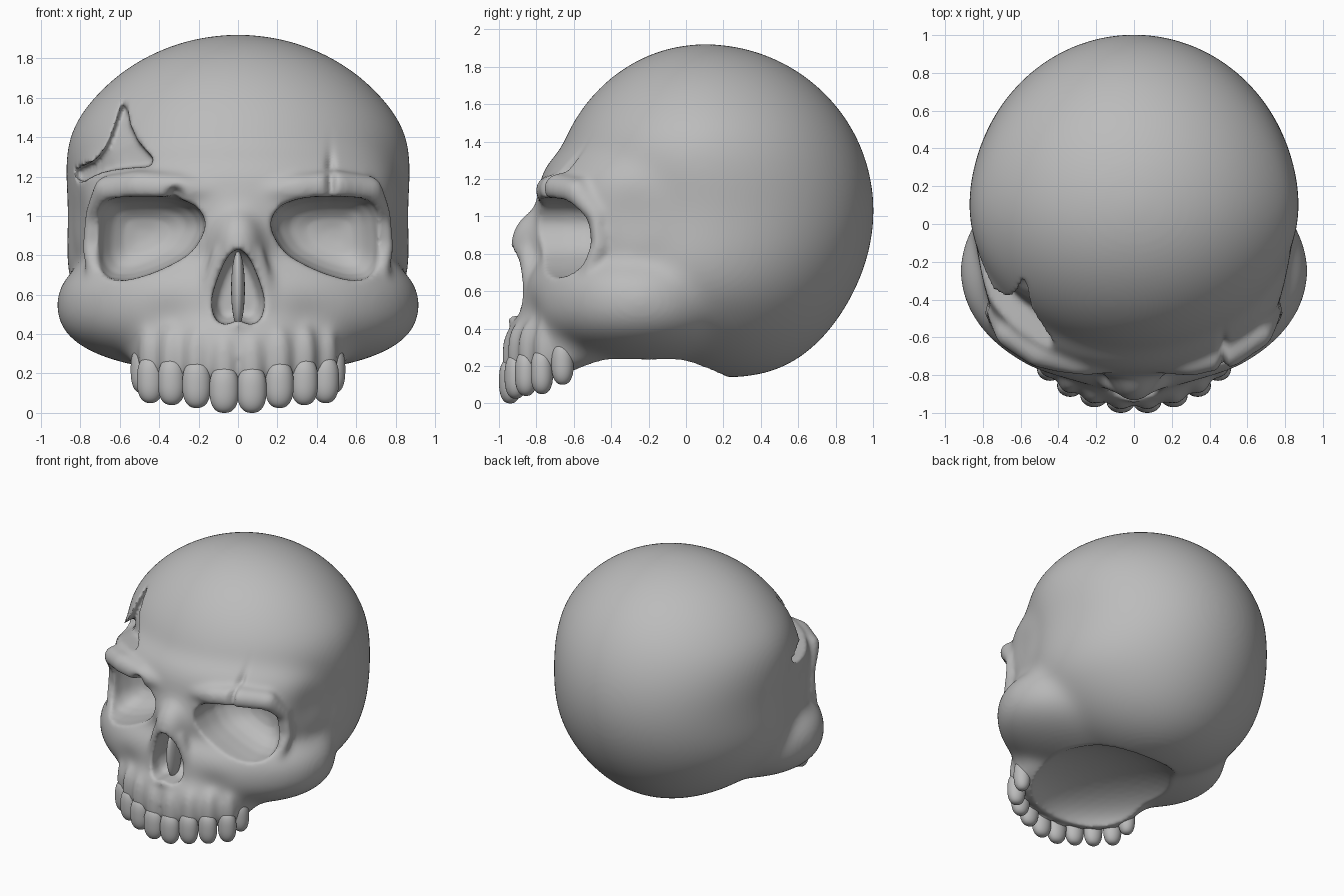
import bpy, bmesh, math
from mathutils import Vector

old = bpy.data.objects.get("Cube")
if old:
    bpy.data.objects.remove(old)

bone = bpy.data.materials.new("bone grey")
bone.use_nodes = True
bone.diffuse_color = (0.5, 0.5, 0.5, 1)
bone.node_tree.nodes["Principled BSDF"].inputs["Base Color"].default_value = (0.5, 0.5, 0.5, 1)


def new_object(name, bm):
    mesh = bpy.data.meshes.new(name)
    bmesh.ops.recalc_face_normals(bm, faces=bm.faces)
    bm.to_mesh(mesh)
    bm.free()
    ob = bpy.data.objects.new(name, mesh)
    bpy.context.collection.objects.link(ob)
    return ob


def finish(ob):
    ob.data.materials.clear()
    ob.data.materials.append(bone)
    ob.data.shade_smooth()


def modifier(ob, kind, **settings):
    m = ob.modifiers.new(kind.title(), kind)
    for key, value in settings.items():
        setattr(m, key, value)


def bake(ob):
    graph = bpy.context.evaluated_depsgraph_get()
    mesh = bpy.data.meshes.new_from_object(ob.evaluated_get(graph))
    ob.modifiers.clear()
    ob.data = mesh


def blob(bm, center, radii, power=2.0, detail=4):
    """Ellipsoid whose top and bottom get squarer as power rises."""
    made = bmesh.ops.create_icosphere(bm, subdivisions=detail, radius=1)
    for v in made["verts"]:
        n = v.co.normalized()
        ring = math.hypot(n.x, n.y)
        n /= (ring ** power + abs(n.z) ** power) ** (1 / power)
        v.co = Vector(c + r * k for c, r, k in zip(center, radii, n))
    return made["verts"]


def tube(bm, path, side):
    """Chain of overlapping balls through (x, y, z, radius) points."""
    for a, b in zip(path, path[1:]):
        for i in range(8):
            p = [u + (w - u) * i / 7 for u, w in zip(a, b)]
            blob(bm, (p[0] * side, p[1], p[2]), [p[3]] * 3, detail=2)


def rounded(points, times):
    """Corner cutting on a closed outline."""
    for _ in range(times):
        cut = []
        for i, a in enumerate(points):
            b = points[(i + 1) % len(points)]
            for t in (0.22, 0.78):
                cut.append((a[0] + (b[0] - a[0]) * t, a[1] + (b[1] - a[1]) * t))
        points = cut
    return points


def pit(bm, outline, rings):
    """Closed loft of an x-z outline through (depth function, scale) rings."""
    cx = sum(p[0] for p in outline) / len(outline)
    cz = sum(p[1] for p in outline) / len(outline)
    loops = []
    for depth, s in rings:
        flat = [(cx + (x - cx) * s, cz + (z - cz) * s) for x, z in outline]
        loops.append([bm.verts.new((x, depth(x, z), z)) for x, z in flat])
    n = len(outline)
    for a, b in zip(loops, loops[1:]):
        for i in range(n):
            bm.faces.new((a[i], a[(i + 1) % n], b[(i + 1) % n], b[i]))
    bm.faces.new(loops[0])
    bm.faces.new(loops[-1])


def level(y):
    return lambda x, z: y


def widen(z):
    t = min(abs(z - 1.02) / 0.5, 1)
    return 0.1 * t * t * (3 - 2 * t)


def below_cranium(depth):
    def f(x, z):
        u, w = x / (0.86 * (1 + widen(z))), (z - 1.03) / 0.89
        return 0.1 - 0.82 * math.sqrt(max(1 - u * u - w * w, 0)) + depth
    return f


# Cranium: receding forehead, wide sides, base set towards the back
bm = bmesh.new()
for v in blob(bm, (0, 0.1, 1.03), (0.866, 0.906, 0.893), detail=5):
    v.co.x *= 1 + widen(v.co.z) * (1 - 0.7 * max(0, (v.co.y - 0.1) / 0.9))
    if v.co.y < 0.1:
        v.co.y = 0.1 + (v.co.y - 0.1) * 0.915
    v.co.y += 0.13 * max(0, (1.03 - v.co.z) / 0.89) ** 4

# Cheeks, mid face with square forehead corners, sloping upper jaw, nose bridge
blob(bm, (0, -0.25, 0.55), (0.925, 0.63, 0.35), 2.4, 5)
blob(bm, (0, -0.18, 1.0), (0.865, 0.62, 0.44), 3, 5)
for v in blob(bm, (0, -0.55, 0.31), (0.56, 0.41, 0.23), 3.2):
    v.co.z += 0.3 * max(0, v.co.y + 0.75)
blob(bm, (0, -0.8, 0.84), (0.13, 0.15, 0.2))
skull = new_object("skull", bm)
modifier(skull, "REMESH", mode='VOXEL', voxel_size=0.02)
modifier(skull, "SMOOTH", factor=0.5, iterations=60)
bake(skull)

# Brow ridge and eye rim, nose rim, tooth roots
orbit = [(0.1, -0.72, 1.12, 0.07), (0.3, -0.73, 1.14, 0.08), (0.5, -0.68, 1.15, 0.085),
         (0.66, -0.58, 1.13, 0.08), (0.75, -0.47, 1.0, 0.05), (0.765, -0.46, 0.85, 0.045),
         (0.72, -0.53, 0.69, 0.045), (0.6, -0.62, 0.63, 0.045), (0.4, -0.71, 0.66, 0.04)]
nose_rim = [(0.09, -0.85, 0.8, 0.05), (0.155, -0.83, 0.6, 0.045),
            (0.13, -0.85, 0.46, 0.045), (0, -0.91, 0.45, 0.045)]
teeth = [("front", 0.07, -0.94, 0.0, 0.075), ("second", 0.21, -0.91, 0.025, 0.073),
         ("third", 0.337, -0.855, 0.04, 0.07), ("fourth", 0.445, -0.77, 0.05, 0.068),
         ("rear", 0.485, -0.66, 0.1, 0.06)]
bm = bmesh.new()
bm.from_mesh(skull.data)
for side in (1, -1):
    tube(bm, orbit, side)
    tube(bm, nose_rim, side)
    for _, x, y, low, r in teeth:
        blob(bm, (x * side, y + 0.02, low + 0.25), (r * 0.9, 0.065, 0.16), 2.3, 3)
bm.to_mesh(skull.data)
bm.free()

# Hollows: eye sockets, nose opening, open underside, broken forehead
eye = [(0.155, 0.95), (0.2, 1.05), (0.33, 1.095), (0.5, 1.1), (0.67, 1.09), (0.725, 1.02),
       (0.735, 0.9), (0.725, 0.76), (0.67, 0.68), (0.56, 0.67), (0.4, 0.72), (0.23, 0.81)]
nose = [(0, 0.85), (0.06, 0.8), (0.115, 0.67), (0.145, 0.56), (0.12, 0.46), (0.06, 0.44)]
nose += [(0, 0.47)] + [(-x, z) for x, z in nose[:0:-1]]
gash = [(-0.57, 1.66), (-0.53, 1.42), (-0.38, 1.25), (-0.6, 1.235), (-0.72, 1.21),
        (-0.85, 1.15), (-0.85, 1.23), (-0.73, 1.28), (-0.66, 1.37), (-0.61, 1.5)]
bm = bmesh.new()
for side in (1, -1):
    pit(bm, rounded([(x * side, z) for x, z in eye], 2),
        [(level(-1.1), 1), (level(-0.65), 1), (level(-0.54), 0.97), (level(-0.46), 0.87),
         (level(-0.4), 0.7), (level(-0.36), 0.45), (level(-0.345), 0.15)])
pit(bm, rounded(nose, 2), [(level(-1.1), 1), (level(-0.8), 0.95), (level(-0.72), 0.7)])
blob(bm, (0, -0.3, 0.1), (0.57, 0.52, 0.24))
pit(bm, rounded(gash, 1), [(level(-1.1), 1.04), (below_cranium(0.08), 0.92),
                           (below_cranium(0.08), 0.1)])
hollows = new_object("hollow_cutter", bm)
hollows.hide_render = True

# Fuse, soften, carve, and soften again
modifier(skull, "REMESH", mode='VOXEL', voxel_size=0.018)
modifier(skull, "SMOOTH", factor=0.5, iterations=8)
modifier(skull, "BOOLEAN", operation='DIFFERENCE', object=hollows)
modifier(skull, "REMESH", mode='VOXEL', voxel_size=0.015)
modifier(skull, "SMOOTH", factor=0.5, iterations=5)
bake(skull)
bpy.data.objects.remove(hollows)

# Soft strokes: temples, cheek hollows, brow cracks
strokes = [((0.47, -0.72, 1.2), (0.022, 0.2, 0.12), (0, 0.05, 0)),
           ((-0.32, -0.8, 1.1), (0.04, 0.12, 0.04), (0, 0.05, 0.02))]
for side in (1, -1):
    strokes.append(((0.86 * side, -0.28, 1.0), (0.3, 0.2, 0.22), (-0.05 * side, 0, 0)))
    strokes.append(((0.35 * side, -0.8, 0.48), (0.12, 0.15, 0.1), (0, 0.02, 0)))
for v in skull.data.vertices:
    start = v.co.copy()
    for center, radii, offset in strokes:
        d = sum(((p - c) / r) ** 2 for p, c, r in zip(start, center, radii))
        if d < 6:
            v.co += Vector(offset) * math.exp(-d)
finish(skull)

# Teeth and nasal septum
for side, word in ((1, "left"), (-1, "right")):
    for name, x, y, low, r in teeth:
        bm = bmesh.new()
        blob(bm, (x * side, y, low + 0.12), (r, 0.06, 0.12), 2.5)
        finish(new_object(f"{word}_{name}_tooth", bm))
bm = bmesh.new()
blob(bm, (0, -0.79, 0.63), (0.035, 0.08, 0.19))
finish(new_object("nasal_septum", bm))
